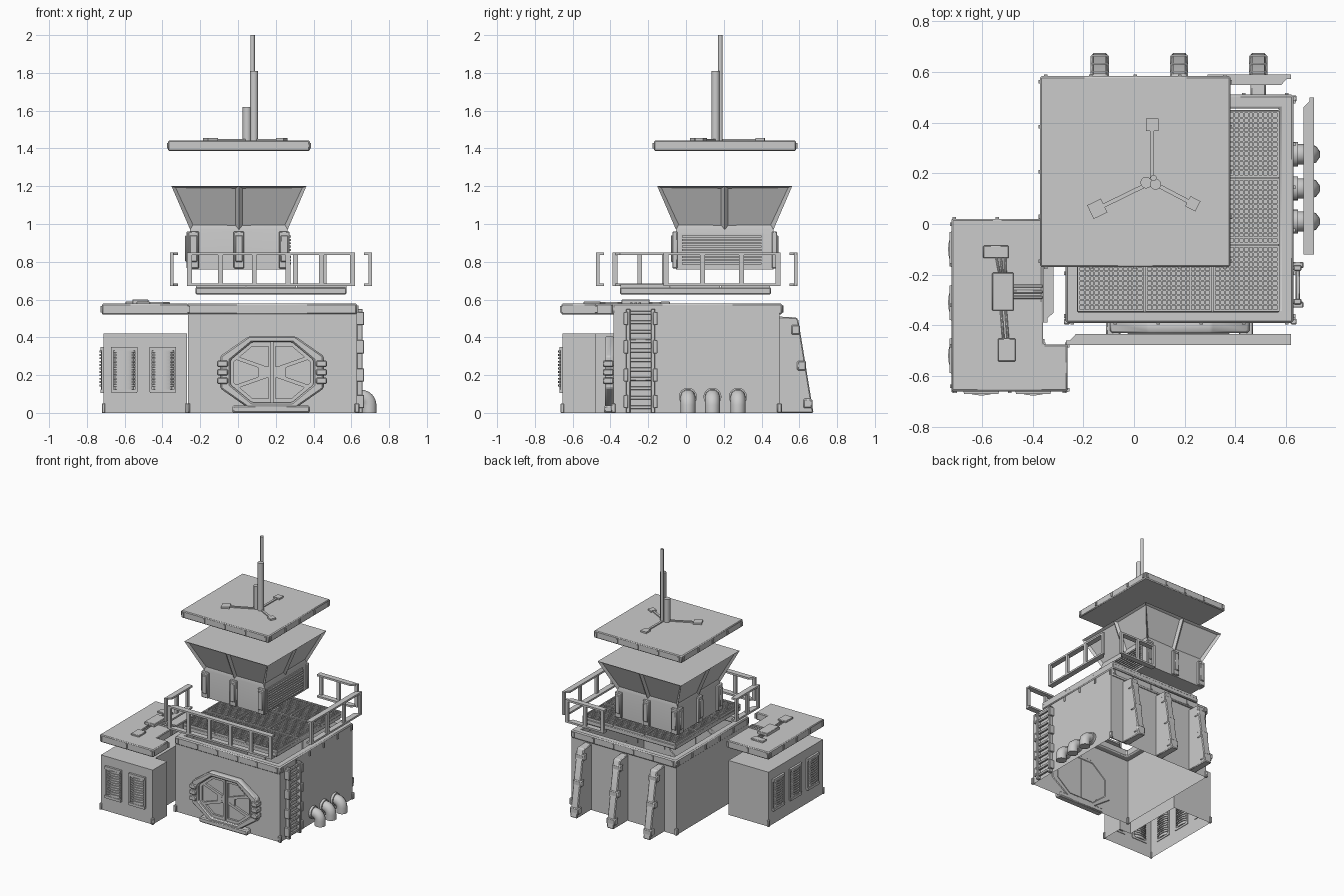
import bpy, bmesh, math
from mathutils import Matrix, Vector

if "Cube" in bpy.data.objects:
    bpy.data.objects.remove(bpy.data.objects["Cube"])

I4 = Matrix.Identity(4)

def box(bm, x0, x1, y0, y1, z0, z1, m=I4):
    c = Matrix.Translation(((x0 + x1) / 2, (y0 + y1) / 2, (z0 + z1) / 2))
    s = Matrix.Diagonal((x1 - x0, y1 - y0, z1 - z0, 1))
    bmesh.ops.create_cube(bm, size=1, matrix=m @ c @ s)

def bar(bm, p, q, w, h):
    p, q = Vector(p), Vector(q)
    rot = (q - p).to_track_quat('X', 'Z').to_matrix().to_4x4()
    bmesh.ops.create_cube(bm, size=1, matrix=Matrix.Translation((p + q) / 2) @ rot
                          @ Matrix.Diagonal(((q - p).length, w, h, 1)))

def cyl(bm, x, y, z0, z1, r, n=16, sy=1, m=I4):
    bmesh.ops.create_cone(bm, cap_ends=True, segments=n, radius1=r, radius2=r, depth=z1 - z0,
                          matrix=m @ Matrix.Translation((x, y, (z0 + z1) / 2)) @ Matrix.Diagonal((1, sy, 1, 1)))

def put(axis, u, v, a):
    return {'x': (a, u, v), 'y': (u, a, v), 'z': (u, v, a)}[axis]

def prism(bm, pts, axis, a, b, cap_a=True, cap_b=True):
    A = [bm.verts.new(put(axis, u, v, a)) for u, v in pts]
    B = [bm.verts.new(put(axis, u, v, b)) for u, v in pts]
    n = len(pts)
    for i in range(n):
        bm.faces.new((A[i], A[(i + 1) % n], B[(i + 1) % n], B[i]))
    if cap_a: bm.faces.new(A[::-1])
    if cap_b: bm.faces.new(B)

def ring(bm, outer, inner, axis, a, b):
    n = len(outer)
    L = [[bm.verts.new(put(axis, u, v, d)) for u, v in pts]
         for pts, d in ((outer, a), (outer, b), (inner, b), (inner, a))]
    for k in range(4):
        for i in range(n):
            j = (i + 1) % n
            bm.faces.new((L[k][i], L[k][j], L[(k + 1) % 4][j], L[(k + 1) % 4][i]))

def rect(x0, x1, y0, y1):
    return [(x0, y0), (x1, y0), (x1, y1), (x0, y1)]

def octagon(cx, cz, hx, hz, fx, fz):
    return [(cx - fx, cz - hz), (cx + fx, cz - hz), (cx + hx, cz - fz), (cx + hx, cz + fz),
            (cx + fx, cz + hz), (cx - fx, cz + hz), (cx - hx, cz + fz), (cx - hx, cz - fz)]

def done(bm, name, bevel=0):
    bmesh.ops.recalc_face_normals(bm, faces=bm.faces)
    me = bpy.data.meshes.new(name)
    bm.to_mesh(me)
    bm.free()
    ob = bpy.data.objects.new(name, me)
    bpy.context.collection.objects.link(ob)
    if bevel:
        md = ob.modifiers.new("bevel", 'BEVEL')
        md.width, md.segments, md.limit_method = bevel, 1, 'ANGLE'
    bpy.ops.object.select_all(action='DESELECT')
    ob.select_set(True)
    bpy.context.view_layer.objects.active = ob
    bpy.ops.object.shade_smooth_by_angle(angle=math.radians(35))
    return ob

def bolts(bm, pts, z0, z1, step=0.19):
    # small clamps along the edges of a slab outline
    for i, p in enumerate(pts):
        p, q = Vector(p), Vector(pts[(i + 1) % len(pts)])
        n = max(1, round((q - p).length / step))
        for k in range(n + 1):
            c = p.lerp(q, 0.03 + 0.94 * k / n)
            box(bm, c.x - .007, c.x + .007, c.y - .007, c.y + .007, z0 + .012, z1 - .012)

# main building: open wall shell with corner feet
X0, X1, Y0, Y1 = -0.265, 0.63, -0.385, 0.495
bm = bmesh.new()
prism(bm, rect(X0, X1, Y0, Y1), 'z', 0, 0.53, False, False)
done(bm, "main_walls")
bm = bmesh.new()
for x in (X0, X1):
    for y in (Y0, Y1):
        box(bm, x - .012, x + .012, y - .012, y + .012, 0, .05)
done(bm, "main_corner_feet", .004)

# main roof rim
bm = bmesh.new()
out = rect(-.27, .63, -.39, .51)
ring(bm, out, rect(-.215, .575, -.335, .455), 'z', .52, .58)
done(bm, "main_roof_rim", .008)
bm = bmesh.new()
bolts(bm, out, .52, .58)
done(bm, "main_roof_clamps")

# lifted deck with nine grating panels
bm = bmesh.new()
box(bm, -.225, .575, -.35, .45, .627, .665)
done(bm, "deck_plate", .006)
bm = bmesh.new()
for i in range(3):
    for j in range(3):
        x, y = -.213 + i * .267, -.337 + j * .265
        ring(bm, rect(x - .009, x + .253, y - .009, y + .253), rect(x, x + .244, y, y + .244), 'z', .66, .68)
        for k in range(1, 13):
            d = k * .244 / 13
            box(bm, x + d - .003, x + d + .003, y, y + .244, .664, .675)
            box(bm, x, x + .244, y + d - .003, y + d + .003, .664, .675)
done(bm, "deck_gratings")

# railings: strips with mitred ends and posts on the outer side
def railing(name, a, b, inward, cut_a=0, cut_b=0, bays=4):
    bm = bmesh.new()
    a, b, n = Vector(a), Vector(b), Vector(inward)
    d = (b - a).normalized()
    pts = [a, b, b + n * .042 - d * cut_b, a + n * .042 + d * cut_a]
    for z in (.672, .836):
        prism(bm, [tuple(p) for p in pts], 'z', z, z + .014)
    for k in range(bays + 1):
        c = a.lerp(b, k / bays) + n * .009
        c += d * (.014 if k == 0 else -.014 if k == bays else 0)
        w = Vector((abs(d.x), abs(d.y))) * .013 + Vector((abs(n.x), abs(n.y))) * .009
        box(bm, c.x - w.x, c.x + w.x, c.y - w.y, c.y + w.y, .672, .85)
    done(bm, name)

railing("front_railing", (-.27, -.477), (.62, -.477), (0, 1), .04, 0, 5)
railing("right_railing", (.71, -.12), (.71, .5), (-1, 0), 0, .04, 3)
railing("left_railing", (-.36, -.39), (-.36, -.1), (1, 0), .04, 0, 2)
railing("back_railing", (.29, .59), (.62, .59), (0, -1), 0, .04, 2)

# octagonal front door
cx, cz = .18, .215
bm = bmesh.new()
outer, inner = octagon(cx, cz, .275, .19, .125, .085), octagon(cx, cz, .22, .16, .105, .065)
ring(bm, outer, inner, 'y', -.43, -.38)
box(bm, -.03, .38, -.435, -.38, 0, .04)
done(bm, "door_frame", .008)
bm = bmesh.new()
for s in (-1, 1):
    half = [(cx + s * .004, cz - .16), (cx + s * .105, cz - .16), (cx + s * .22, cz - .065),
            (cx + s * .22, cz + .065), (cx + s * .105, cz + .16), (cx + s * .004, cz + .16)]
    prism(bm, half, 'y', -.395, -.38)
    small = [(cx + (x - cx - s * .1) * .84 + s * .1, cz + (z - cz) * .86) for x, z in half]
    ring(bm, half, small, 'y', -.41, -.39)
    for t in (-1, 1):
        bar(bm, (cx + s * .03, -.40, cz + t * .02), (cx + s * .2, -.40, cz + t * .08), .02, .02)
    box(bm, cx + s * .045 - .03, cx + s * .045 + .03, -.408, -.39, cz - .03, cz + .03)
done(bm, "door_leaves")
bm = bmesh.new()
for s in (-1, 1):
    x = cx + s * .262
    for z in (.17, .215, .26):
        box(bm, x - .028, x + .028, -.44, -.385, z - .017, z + .017)
done(bm, "door_hinges", .005)

# ladder on the right wall
bm = bmesh.new()
for s in (-1, 1):
    y = -.24 + s * .066
    box(bm, .63, .66, y - .011, y + .011, 0, .55)
    for z in (.06, .2, .35, .5):
        box(bm, .625, .668, y + s * .012 - .012, y + s * .012 + .012, z - .035, z + .035)
for k in range(11):
    z = .03 + k * .05
    box(bm, .638, .655, -.305, -.175, z - .01, z + .01)
done(bm, "ladder", .003)

# three elbow pipes with flanges
arc = [(.695 - .045 + .045 * math.sin(t * math.pi / 12), .04 + .045 * math.cos(t * math.pi / 12)) for t in range(7)]
path = [(.6, .085)] + arc + [(.695, 0)]
for i, y in enumerate((.01, .14, .275)):
    cu = bpy.data.curves.new("elbow_pipe", 'CURVE')
    cu.dimensions, cu.bevel_depth, cu.bevel_resolution, cu.use_fill_caps = '3D', .04, 3, True
    sp = cu.splines.new('POLY')
    sp.points.add(len(path) - 1)
    for p, (x, z) in zip(sp.points, path):
        p.co = (x, y, z, 1)
    ob = bpy.data.objects.new(f"elbow_pipe_{i + 1}", cu)
    bpy.context.collection.objects.link(ob)
    bpy.ops.object.select_all(action='DESELECT')
    ob.select_set(True)
    bpy.context.view_layer.objects.active = ob
    bpy.ops.object.convert(target='MESH')
    bpy.ops.object.shade_smooth_by_angle(angle=math.radians(40))
    bm = bmesh.new()
    cyl(bm, 0, 0, .625, .648, .048, m=Matrix.Translation((0, y, .085)) @ Matrix.Rotation(math.pi / 2, 4, 'Y'))
    done(bm, f"pipe_flange_{i + 1}")

# sloped rear buttresses with clamp bands
bm = bmesh.new()
for x in (-.135, .178, .49):
    prism(bm, [(.49, 0), (.675, 0), (.665, .06), (.595, .49), (.585, .505), (.49, .51)], 'x', x - .03, x + .03)
    for z in (.05, .25, .44):
        y = .675 - z * .165
        box(bm, x - .036, x + .036, y - .045, y + .002, z - .025, z + .025)
done(bm, "rear_buttresses", .006)

# side annex, L-shaped, open underneath
bm = bmesh.new()
ell = [(-.712, -.655), (-.27, -.655), (-.27, -.48), (-.37, -.48), (-.37, .01), (-.712, .01)]
prism(bm, ell, 'z', 0, .42, False, True)
done(bm, "annex_walls")
bm = bmesh.new()
for x, y in (ell[0], ell[1], ell[5]):
    box(bm, x - .009, x + .009, y - .009, y + .009, 0, .05)
done(bm, "annex_corner_feet", .003)
bm = bmesh.new()
ell2 = [(-.72, -.66), (-.262, -.66), (-.262, -.475), (-.36, -.475), (-.36, .02), (-.72, .02)]
prism(bm, ell2, 'z', .52, .578)
done(bm, "annex_roof", .006)
bm = bmesh.new()
bolts(bm, ell2, .52, .578)
done(bm, "annex_roof_clamps")

# annex roof units and conduits
bm = bmesh.new()
for x, y, w, d, h in ((-.545, -.11, .1, .05, .59), (-.517, -.267, .085, .15, .6), (-.502, -.497, .07, .09, .59)):
    box(bm, x - w / 2, x + w / 2, y - d / 2, y + d / 2, .57, h)
for k in range(3):
    bar(bm, (-.545 + k * .018, -.12, .58), (-.53 + k * .012, -.2, .58), .009, .012)
    bar(bm, (-.5, -.245 - k * .022, .58), (-.36, -.245 - k * .022, .58), .013, .012)
for k in (0, 1):
    bar(bm, (-.525 + k * .018, -.33, .58), (-.515 + k * .018, -.46, .58), .01, .012)
done(bm, "annex_roof_units", .003)

# ribbed coil radiators on the annex walls
def coil(name, m):
    bm = bmesh.new()
    cyl(bm, 0, 0, .12, .345, .048, sy=.3, m=m)
    for k in range(11):
        z = .14 + k * .018
        cyl(bm, 0, 0, z, z + .01, .06, sy=.36, m=m)
    for z in (.115, .34):
        box(bm, -.068, .068, -.016, .005, z - .01, z + .01, m)
    for s in (-1, 1):
        box(bm, s * .064 - .006, s * .064 + .006, -.01, .005, .11, .35, m)
    done(bm, name)

for i, x in enumerate((-.602, -.398)):
    coil(f"front_coil_{i + 1}", Matrix.Translation((x, -.655, 0)))
for i, y in enumerate((-.1, -.31, -.52)):
    coil(f"side_coil_{i + 1}", Matrix.Translation((-.712, y, 0)) @ Matrix.Rotation(-math.pi / 2, 4, 'Z'))

# control cabin: straight base and flared windows
TX, TY = .005, .205
bm = bmesh.new()
def loop(h, z):
    c = [(-1, -1), (0, -1), (1, -1), (1, 0), (1, 1), (0, 1), (-1, 1), (-1, 0)]
    return [bm.verts.new((TX + u * h, TY + v * h, z)) for u, v in c]
L = [loop(.258, .76), loop(.258, .97), loop(.357, 1.2)]
panes = []
for k in (0, 1):
    for i in range(8):
        f = bm.faces.new((L[k][i], L[k][(i + 1) % 8], L[k + 1][(i + 1) % 8], L[k + 1][i]))
        if k: panes.append(f)
bm.faces.new(L[0][::-1])
bm.faces.new(L[2])
bm.normal_update()
bmesh.ops.inset_individual(bm, faces=panes, thickness=.026, depth=-.015)
done(bm, "control_cabin")

# cabin piers on three sides, louvres on the right
bm = bmesh.new()
for turn in (0, 2, 3):
    m = Matrix.Translation((TX, TY, 0)) @ Matrix.Rotation(turn * math.pi / 2, 4, 'Z')
    for x in (-.24, 0, .24):
        box(bm, x - .028, x + .028, -.277, -.25, .765, .96, m)
        box(bm, x - .02, x + .02, -.285, -.25, .80, .94, m)
done(bm, "cabin_piers", .004)
bm = bmesh.new()
box(bm, .255, .27, -.03, .41, .775, .95)
for k in range(9):
    z = .79 + k * .018
    box(bm, .265, .28, -.02, .40, z - .005, z + .005)
done(bm, "cabin_louvres")

# cabin roof with clamps
bm = bmesh.new()
box(bm, -.37, .38, -.17, .583, 1.387, 1.442)
done(bm, "cabin_roof", .006)
bm = bmesh.new()
bolts(bm, rect(-.37, .38, -.17, .583), 1.387, 1.442)
done(bm, "cabin_roof_clamps")

# antenna masts, roof junction boxes and cables
bm = bmesh.new()
for x, y, r, h in ((.048, .163, .023, 1.62), (.085, .157, .022, 1.81), (.077, .182, .012, 2.0)):
    cyl(bm, x, y, 1.44, h, r, 12)
done(bm, "antenna_masts")
bm = bmesh.new()
for x, y, s in ((.072, .392, .05), (-.145, .06, .06), (.232, .08, .045)):
    d = Vector((x - .07, y - .165, 0)).normalized()
    p = Vector((x, y, 1.446))
    bar(bm, p - d * s / 2, p + d * s / 2, s, .016)
    bar(bm, (.07, .165, 1.444), p, .016, .01)
done(bm, "roof_boxes_and_cables")
